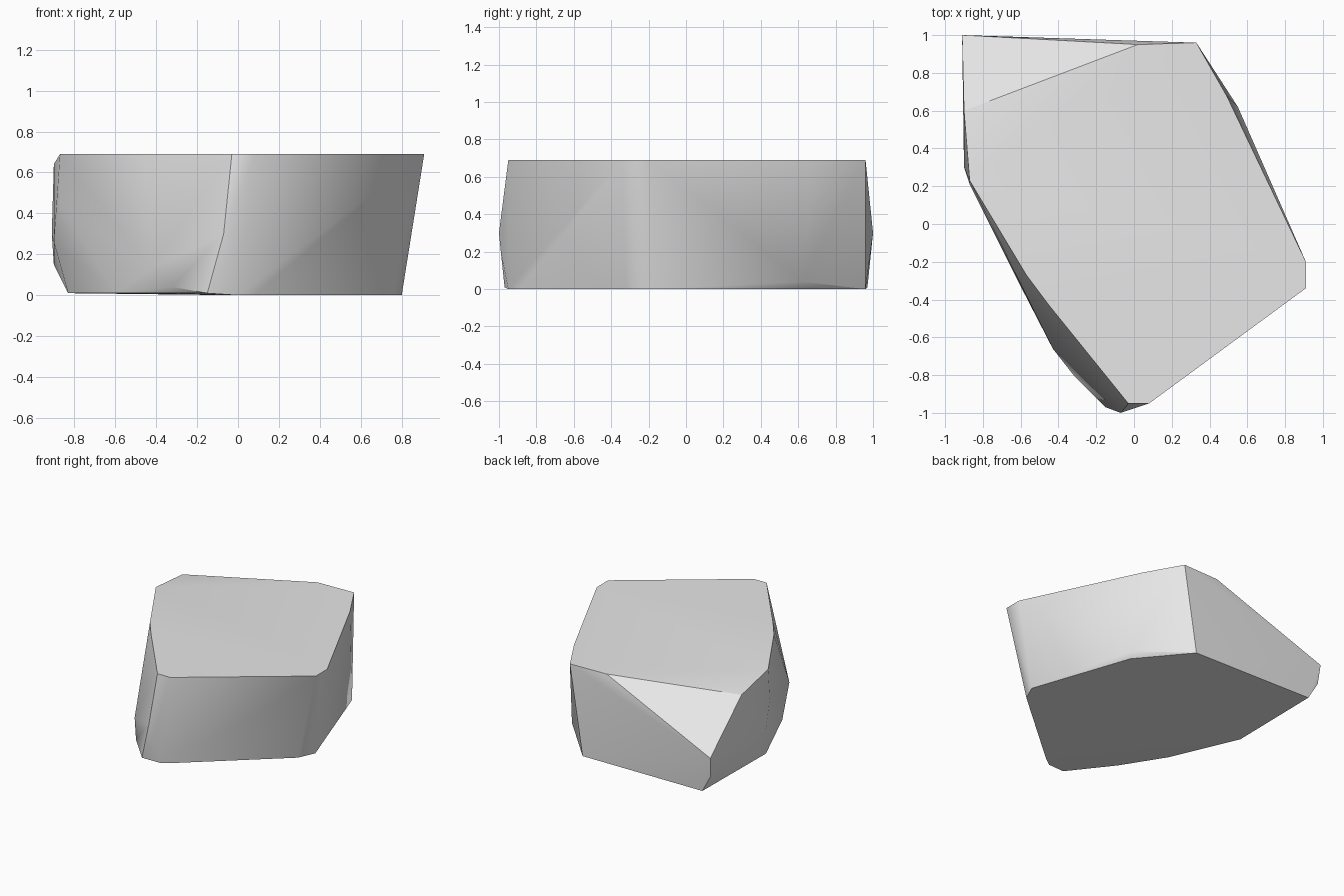
import bpy
import bmesh

# Remove the default object if the scene has it
default_cube = bpy.data.objects.get("Cube")
if default_cube:
    bpy.data.objects.remove(default_cube, do_unlink=True)

TOP = 0.69
BASE = 0.01


def make_material(name, colour):
    material = bpy.data.materials.new(name)
    material.use_nodes = True
    material.diffuse_color = colour
    shader = next(n for n in material.node_tree.nodes if n.type == "BSDF_PRINCIPLED")
    shader.inputs["Base Color"].default_value = colour
    return material


def make_hull(name, corners, material):
    """Wrap a convex stone skin around a handful of corner points."""
    bm = bmesh.new()
    for corner in corners:
        bm.verts.new(corner)
    result = bmesh.ops.convex_hull(bm, input=bm.verts[:])
    unused = {v for v in result["geom_interior"] + result["geom_unused"]
              if isinstance(v, bmesh.types.BMVert)}
    bmesh.ops.delete(bm, geom=list(unused), context="VERTS")
    bmesh.ops.recalc_face_normals(bm, faces=bm.faces[:])
    # Merge the almost flat triangles of the top and base
    bmesh.ops.dissolve_limit(bm, angle_limit=0.02,
                             verts=bm.verts[:], edges=bm.edges[:])
    mesh = bpy.data.meshes.new(name)
    bm.to_mesh(mesh)
    bm.free()
    mesh.materials.append(material)
    stone = bpy.data.objects.new(name, mesh)
    bpy.context.scene.collection.objects.link(stone)
    return stone


# Flat upper rim, counter-clockwise from the right-hand corner
top_rim = [(.91, -.34), (.91, -.2), (.49, .68), (.33, .96), (.02, .95),
           (-.87, .23), (-.57, -.27), (-.45, -.43), (-.16, -.79),
           (-.03, -.95), (.08, -.95)]

# Bulging corners between the rim and the base
waist = [(-.9, .6, .64), (-.91, 1, .3), (-.9, .98, .15),
         (-.9, .3, .26), (-.87, .21, .45), (-.43, -.66, .13),
         (-.32, -.8, .04), (-.07, -1, .3), (-.04, -.99, .2), (.55, .62, .04)]

# Smaller lower rim
base_rim = [(.8, -.19), (.74, -.32), (.08, -.89), (0, -.95), (-.15, -.97),
            (-.4, -.65), (-.6, -.33), (-.83, .2), (-.82, .97),
            (.22, .96), (.53, .59)]

corners = [(x, y, TOP) for x, y in top_rim] + waist
corners += [(x, y, BASE if x < 0 else 0) for x, y in base_rim]

grey_stone = make_material("grey_stone", (0.8, 0.8, 0.8, 1))
rock = make_hull("rock", corners, grey_stone)

# Soft shading on gentle bends, crisp ridges elsewhere
bpy.ops.object.select_all(action="DESELECT")
rock.select_set(True)
bpy.context.view_layer.objects.active = rock
bpy.ops.object.shade_smooth_by_angle(angle=0.52)
